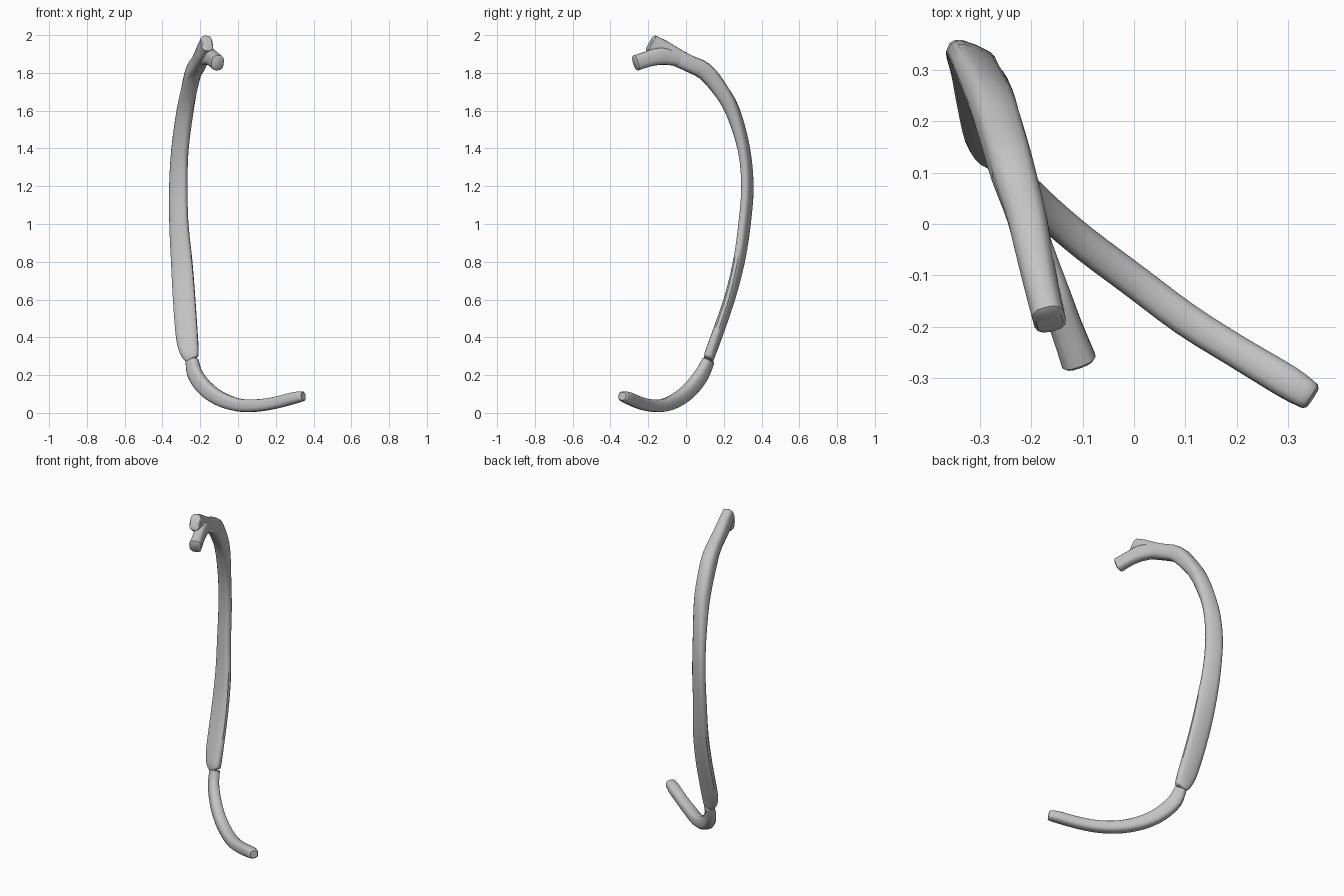
import bpy
import bmesh
import math
from mathutils import Vector

cube = bpy.data.objects.get("Cube")
if cube:
    bpy.data.objects.remove(cube, do_unlink=True)

SIDES = 14       # points around each cross-section
STEPS = 3        # rings between neighbouring stations

bone = bpy.data.materials.new("bone_grey")
bone.use_nodes = True
colour = (0.55, 0.55, 0.55, 1.0)
bone.diffuse_color = colour
bone.node_tree.nodes["Principled BSDF"].inputs["Base Color"].default_value = colour


def smooth_stations(stations):
    """Catmull-Rom interpolation through every column of the stations."""
    pts = [Vector(s) for s in stations]
    result = []
    for i in range(len(pts) - 1):
        before, a = pts[max(i - 1, 0)], pts[i]
        b, after = pts[i + 1], pts[min(i + 2, len(pts) - 1)]
        for k in range(STEPS):
            t = k / STEPS
            result.append(a + (b - before) * (t / 2)
                          + (before * 2 - a * 5 + b * 4 - after) * (t * t / 2)
                          + (a * 3 - before - b * 3 + after) * (t ** 3 / 2))
    result.append(pts[-1])
    return result


def rounded(value, power):
    return math.copysign(abs(value) ** power, value)


def sweep(name, stations, squareness=0.7):
    """Skin a rounded, flattened section along a path.

    Each station is x, y, z, width, thickness, lean; lean turns the wide axis.
    """
    path = smooth_stations(stations)
    centres = [Vector(p[:3]) for p in path]
    last = len(path) - 1
    bm = bmesh.new()
    rings = []

    def add_ring(centre, wide, deep, scale):
        ring = []
        for k in range(SIDES):
            a = math.tau * (k + 0.5) / SIDES
            ring.append(bm.verts.new(
                centre + wide * rounded(math.cos(a), squareness) * scale
                + deep * rounded(math.sin(a), squareness) * scale))
        rings.append(ring)

    for i, station in enumerate(path):
        tangent = (centres[min(i + 1, last)] - centres[max(i - 1, 0)]).normalized()
        hint = Vector((1, station[5], 0))
        wide = (hint - tangent * hint.dot(tangent)).normalized()
        deep = tangent.cross(wide) * station[4] / 2
        wide = wide * station[3] / 2
        # softened rim just outside each end
        if i == 0:
            add_ring(centres[i] - tangent * 0.006, wide, deep, 0.8)
        add_ring(centres[i], wide, deep, 1)
        if i == last:
            add_ring(centres[i] + tangent * 0.006, wide, deep, 0.8)

    for low, high in zip(rings, rings[1:]):
        for k in range(SIDES):
            n = (k + 1) % SIDES
            bm.faces.new((low[k], low[n], high[n], high[k]))
    bm.faces.new(rings[0])
    bm.faces.new(rings[-1])
    bmesh.ops.recalc_face_normals(bm, faces=bm.faces)

    mesh = bpy.data.meshes.new(name)
    bm.to_mesh(mesh)
    bm.free()
    mesh.materials.append(bone)
    obj = bpy.data.objects.new(name, mesh)
    bpy.context.collection.objects.link(obj)
    bpy.ops.object.select_all(action="DESELECT")
    obj.select_set(True)
    bpy.context.view_layer.objects.active = obj
    bpy.ops.object.shade_smooth_by_angle(angle=math.radians(40))


# Long flat shaft, bending over the top and flaring into the raised knob
sweep("rib_shaft", [
    (-.24, .12, .288, .075, .05, -.2),
    (-.256, .13, .32, .1, .053, -.2),
    (-.27, .16, .4, .117, .053, -.2),
    (-.285, .229, .6, .12, .05, -.22),
    (-.298, .28, .8, .115, .05, -.3),
    (-.313, .31, 1, .104, .05, -.4),
    (-.316, .325, 1.2, .1, .05, -.42),
    (-.307, .306, 1.4, .092, .055, -.4),
    (-.28, .246, 1.6, .088, .073, -.3),
    (-.257, .175, 1.72, .086, .085, -.1),
    (-.235, .1, 1.808, .085, .094, 0),
    (-.21, .02, 1.848, .078, .09, .2),
    (-.195, -.05, 1.882, .073, .096, .25),
    (-.18, -.12, 1.918, .068, .108, .27),
    (-.165, -.185, 1.957, .064, .095, .27),
])

# Short lower prong that branches from the neck
sweep("rib_head", [
    (-.2, -.01, 1.865, .06, .07, .27),
    (-.178, -.08, 1.882, .066, .084, .27),
    (-.155, -.14, 1.888, .066, .092, .27),
    (-.132, -.2, 1.874, .064, .084, .27),
    (-.108, -.265, 1.853, .07, .084, .27),
])

# Curved cartilage sweeping forward from the lower end of the shaft
sweep("rib_cartilage", [
    (-.243, .118, .276, .056, .07, 1.25),
    (-.228, .085, .205, .06, .084, 1.25),
    (-.175, .03, .132, .064, .084, 1.25),
    (-.1, -.035, .077, .066, .078, 1.25),
    (0, -.11, .042, .066, .07, 1.25),
    (.1, -.185, .039, .066, .066, 1.25),
    (.2, -.248, .054, .064, .064, 1.25),
    (.3, -.308, .08, .066, .062, 1.25),
    (.341, -.334, .088, .056, .052, 1.25),
])
